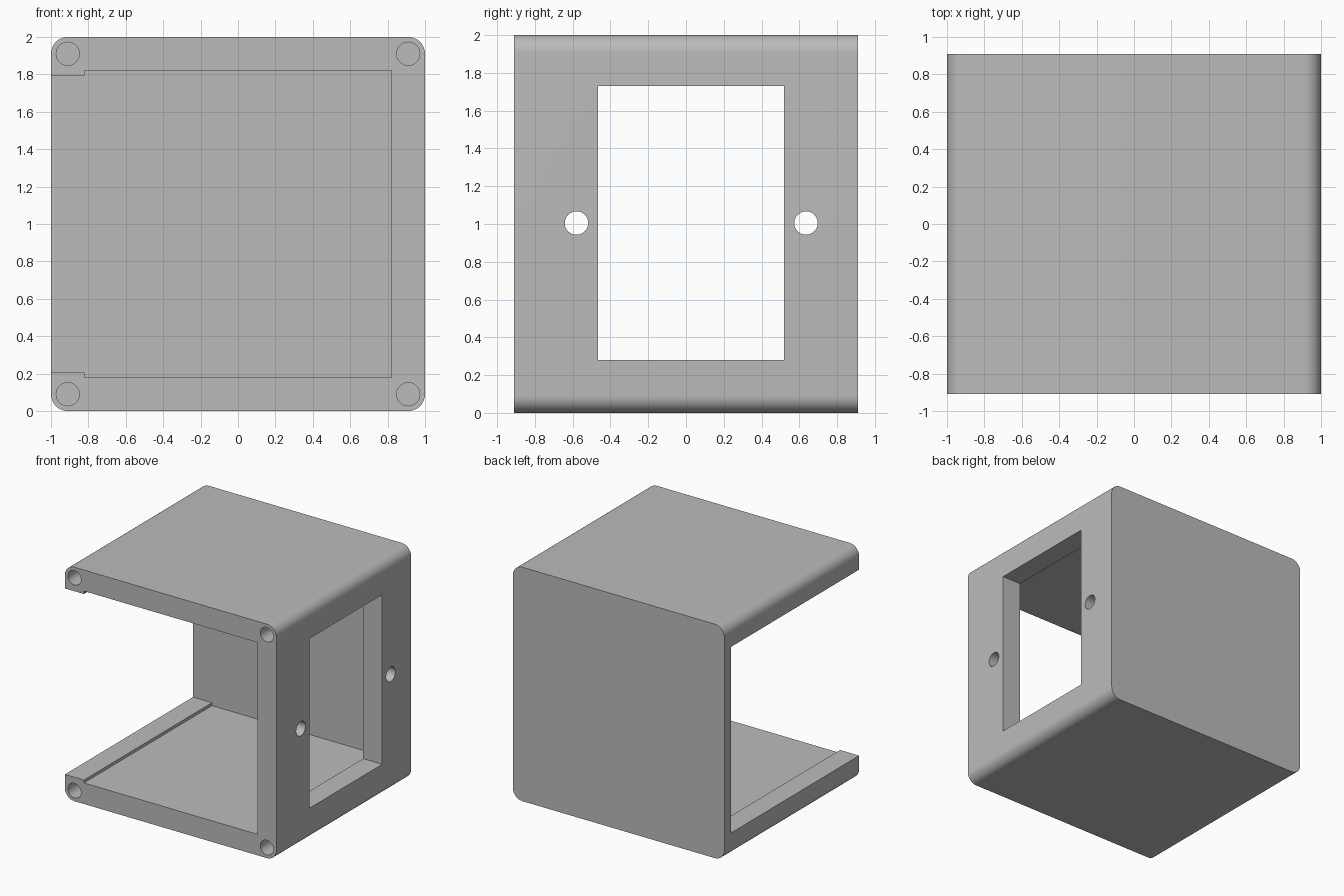
import bpy, bmesh, math
from mathutils import Vector

cube = bpy.data.objects.get("Cube")
if cube:
    bpy.data.objects.remove(cube, do_unlink=True)

WALL = 0.18      # thickness of top, bottom and side walls
FRONT, BACK = -0.91, 0.91
PANEL = 0.09     # thickness of the back panel
CORNER = 0.09    # outer corner radius, shared by the screw hole centres
HOLE = 0.062

grey = bpy.data.materials.new("plain_grey")
grey.use_nodes = True
colour = (0.5, 0.5, 0.5, 1)
grey.diffuse_color = colour
grey.node_tree.nodes["Principled BSDF"].inputs["Base Color"].default_value = colour


def prism(name, points, direction):
    """Extrude a closed outline of 3D points along a direction."""
    bm = bmesh.new()
    face = bm.faces.new([bm.verts.new(p) for p in points])
    moved = bmesh.ops.extrude_face_region(bm, geom=[face])["geom"]
    verts = [v for v in moved if isinstance(v, bmesh.types.BMVert)]
    bmesh.ops.translate(bm, verts=verts, vec=Vector(direction))
    bmesh.ops.recalc_face_normals(bm, faces=bm.faces)
    mesh = bpy.data.meshes.new(name)
    bm.to_mesh(mesh)
    bm.free()
    mesh.materials.append(grey)
    obj = bpy.data.objects.new(name, mesh)
    bpy.context.collection.objects.link(obj)
    return obj


def arc(cx, cz, radius, start, sweep, steps):
    return [(cx + radius * math.cos(start + sweep * i / steps),
             cz + radius * math.sin(start + sweep * i / steps)) for i in range(steps + 1)]


def circle(cx, cz):
    return arc(cx, cz, HOLE, 0, math.tau, 32)[:-1]


# Rounded square block, front to back
outline = []
r = 1 - CORNER
for k, (sx, sz) in enumerate([(1, 1), (-1, 1), (-1, -1), (1, -1)]):
    outline += arc(sx * r, 1 + sz * r, CORNER, k * math.pi / 2, math.pi / 2, 12)
housing = prism("housing", [(x, FRONT, z) for x, z in outline], (0, BACK - FRONT, 0))

cutters = []

# Cavity open at the front and one side, stepped to leave a lip on the open side
inner, lip = 1 - WALL, 0.795
cavity = [(inner, 1 - inner), (-inner, 1 - inner), (-inner, 1 - lip), (-1.1, 1 - lip),
          (-1.1, 1 + lip), (-inner, 1 + lip), (-inner, 1 + inner), (inner, 1 + inner)]
cutters.append(prism("cavity_cutter", [(x, FRONT - 0.1, z) for x, z in cavity],
                     (0, BACK - PANEL - FRONT + 0.1, 0)))

# Rectangular window and two screw holes through the closed side wall
window = [(-0.465, 0.28), (0.52, 0.28), (0.52, 1.73), (-0.465, 1.73)]
for name, shape in [("window_cutter", window),
                    ("front_hole_cutter", circle(-0.58, 1.005)),
                    ("back_hole_cutter", circle(0.635, 1.005))]:
    cutters.append(prism(name, [(0.7, y, z) for y, z in shape], (0.5, 0, 0)))

# Blind screw holes in the four front corners
for sx in (-1, 1):
    for sz in (-1, 1):
        cutters.append(prism("corner_hole_cutter",
                             [(x, FRONT - 0.1, z) for x, z in circle(sx * r, 1 + sz * r)],
                             (0, 1.0, 0)))

# Cut the openings, then drop the cutters
bpy.context.view_layer.objects.active = housing
for cutter in cutters:
    cutter.hide_render = True
    mod = housing.modifiers.new(cutter.name, "BOOLEAN")
    mod.operation = "DIFFERENCE"
    mod.solver = "EXACT"
    mod.object = cutter
    bpy.ops.object.modifier_apply(modifier=mod.name)
    bpy.data.objects.remove(cutter, do_unlink=True)

# Smooth rounded corners, sharp edges elsewhere
for obj in bpy.context.selected_objects:
    obj.select_set(False)
housing.select_set(True)
bpy.ops.object.shade_smooth_by_angle(angle=math.radians(30))
